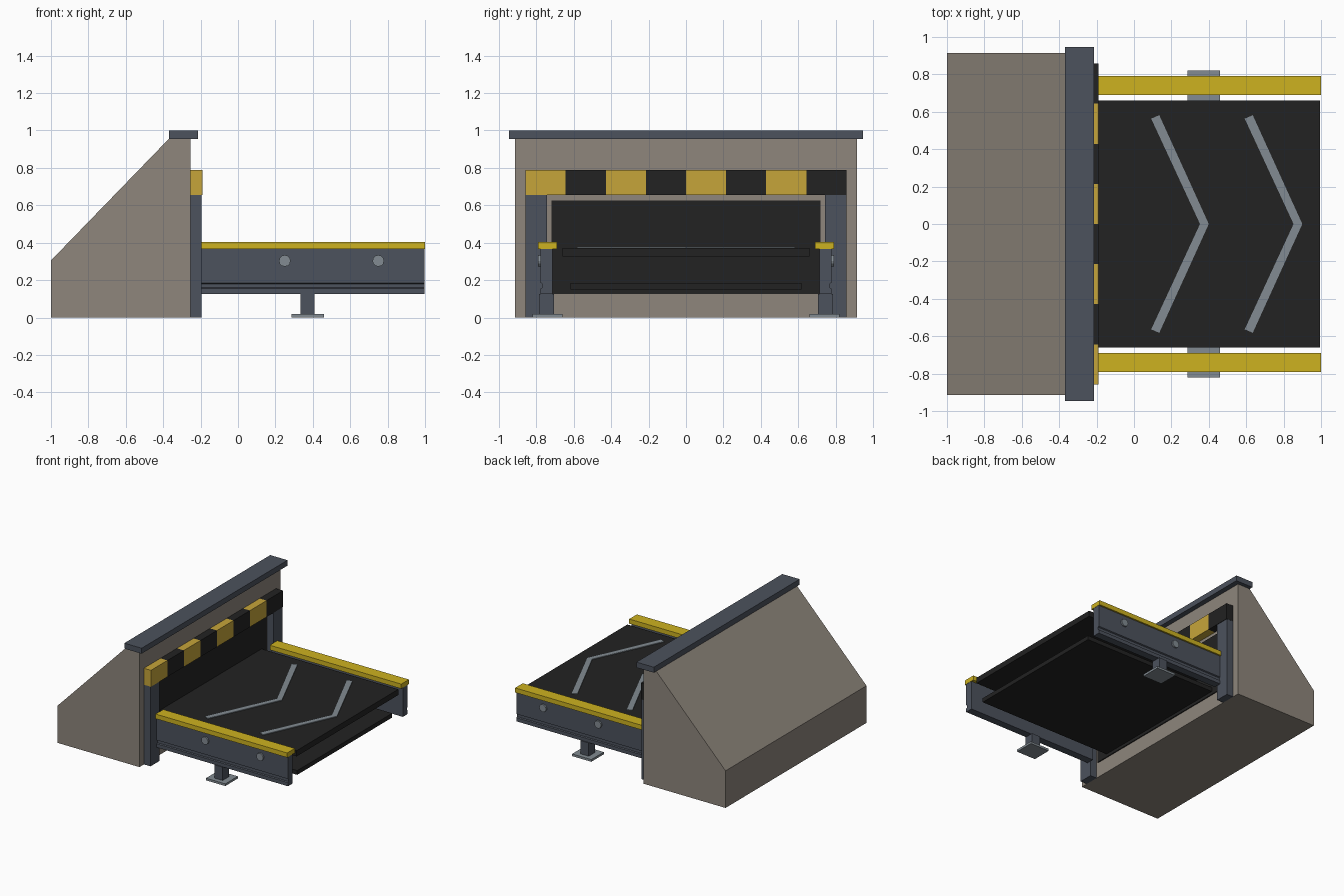
import bpy, bmesh, math
from mathutils import Matrix

cube = bpy.data.objects.get("Cube")
if cube:
    bpy.data.objects.remove(cube, do_unlink=True)


def material(name, rgb):
    """Flat colour from 0-255 display values, stored as linear."""
    lin = [((c / 255 + 0.055) / 1.055) ** 2.4 for c in rgb] + [1.0]
    m = bpy.data.materials.new(name)
    m.use_nodes = True
    m.diffuse_color = lin
    m.node_tree.nodes["Principled BSDF"].inputs["Base Color"].default_value = lin
    return m


CONCRETE = material("warm_concrete", (142, 134, 124))
STEEL = material("dark_steel", (76, 82, 93))
RUBBER = material("black_rubber", (34, 34, 34))
YELLOW = material("safety_yellow", (205, 178, 32))
OCHRE = material("stripe_yellow", (198, 165, 58))
METAL = material("light_metal", (130, 139, 146))


def finish(name, bm, mats):
    bmesh.ops.recalc_face_normals(bm, faces=bm.faces)
    me = bpy.data.meshes.new(name)
    bm.to_mesh(me)
    bm.free()
    for m in mats:
        me.materials.append(m)
    ob = bpy.data.objects.new(name, me)
    bpy.context.collection.objects.link(ob)
    return ob


def box(name, xs, ys, zs, mat):
    bm = bmesh.new()
    spans = (xs, ys, zs)
    mid = [(a + b) / 2 for a, b in spans]
    size = [b - a for a, b in spans]
    bmesh.ops.create_cube(bm, size=1, matrix=Matrix.Translation(mid) @ Matrix.Diagonal(size + [1]))
    return finish(name, bm, [mat])


def prism(name, points, offset, mat):
    """Extrude a closed outline of 3D points along an offset vector."""
    bm = bmesh.new()
    face = bm.faces.new([bm.verts.new(p) for p in points])
    ext = bmesh.ops.extrude_face_region(bm, geom=[face])
    moved = [v for v in ext["geom"] if isinstance(v, bmesh.types.BMVert)]
    bmesh.ops.translate(bm, verts=moved, vec=offset)
    return finish(name, bm, [mat])


def span(side, a, b):
    return tuple(sorted((side * a, side * b)))


# Sloped hood with its overhanging cap
hood = [(-1, 0), (-0.255, 0), (-0.255, 0.955), (-0.37, 0.955), (-1, 0.305)]
prism("hood", [(x, -0.915, z) for x, z in hood], (0, 1.83, 0), CONCRETE)
box("hood_cap", (-0.37, -0.213), (-0.947, 0.947), (0.955, 1.0), STEEL)

# Doorway curtain
box("curtain", (-0.258, -0.247), (-0.72, 0.72), (0.125, 0.625), RUBBER)

# Striped header over the doorway: one bar cut into eight bands
WIDTH, BANDS = 1.716, 8
bm = bmesh.new()
bmesh.ops.create_cube(bm, size=1, matrix=Matrix.Translation((-0.223, 0, 0.7225))
                      @ Matrix.Diagonal((0.064, WIDTH, 0.135, 1)))
for i in range(1, BANDS):
    bmesh.ops.bisect_plane(bm, geom=bm.verts[:] + bm.edges[:] + bm.faces[:],
                           plane_co=(0, WIDTH * (i / BANDS - 0.5), 0), plane_no=(0, 1, 0))
for f in bm.faces:
    y = f.calc_center_median().y
    band = min(BANDS - 1, max(0, int((y / WIDTH + 0.5) * BANDS)))
    f.material_index = band % 2
finish("striped_header", bm, [OCHRE, RUBBER])

# Belt: carrying run and return run
box("belt_top", (-0.25, 0.995), (-0.66, 0.66), (0.325, 0.372), RUBBER)
box("belt_return", (-0.25, 0.97), (-0.617, 0.617), (0.15, 0.185), RUBBER)

# Chevron arrows on the belt
chevron = [(0.135, 0.582), (0.40, 0), (0.135, -0.582), (0.092, -0.563), (0.353, 0), (0.092, 0.563)]
for i in range(2):
    prism(f"chevron_{i + 1}", [(x + i * 0.5, y, 0.372) for x, y in chevron], (0, 0, 0.006), METAL)

# Side parts, mirrored left to right across the belt
rail = [(0.715, 0.125), (0.777, 0.125), (0.777, 0.155), (0.768, 0.16), (0.768, 0.18),
        (0.777, 0.185), (0.777, 0.367), (0.715, 0.367)]
for side, label in ((-1, "front"), (1, "back")):
    box(f"{label}_door_post", (-0.255, -0.195), span(side, 0.742, 0.857), (0, 0.655), STEEL)
    prism(f"{label}_side_rail", [(-0.195, side * y, z) for y, z in rail], (1.193, 0, 0), STEEL)
    box(f"{label}_rail_cap", (-0.195, 1.0), span(side, 0.691, 0.79), (0.366, 0.404), YELLOW)
    box(f"{label}_leg", (0.335, 0.41), span(side, 0.705, 0.785), (0.018, 0.127), STEEL)
    box(f"{label}_foot", (0.285, 0.46), span(side, 0.66, 0.822), (0, 0.018), METAL)
    for i, x in enumerate((0.25, 0.75)):
        bm = bmesh.new()
        bmesh.ops.create_cone(bm, cap_ends=True, segments=12, radius1=0.031, radius2=0.031,
                              depth=0.03, matrix=Matrix.Translation((x, side * 0.775, 0.303))
                              @ Matrix.Rotation(math.pi / 2, 4, "X"))
        finish(f"{label}_bolt_{i + 1}", bm, [METAL])
